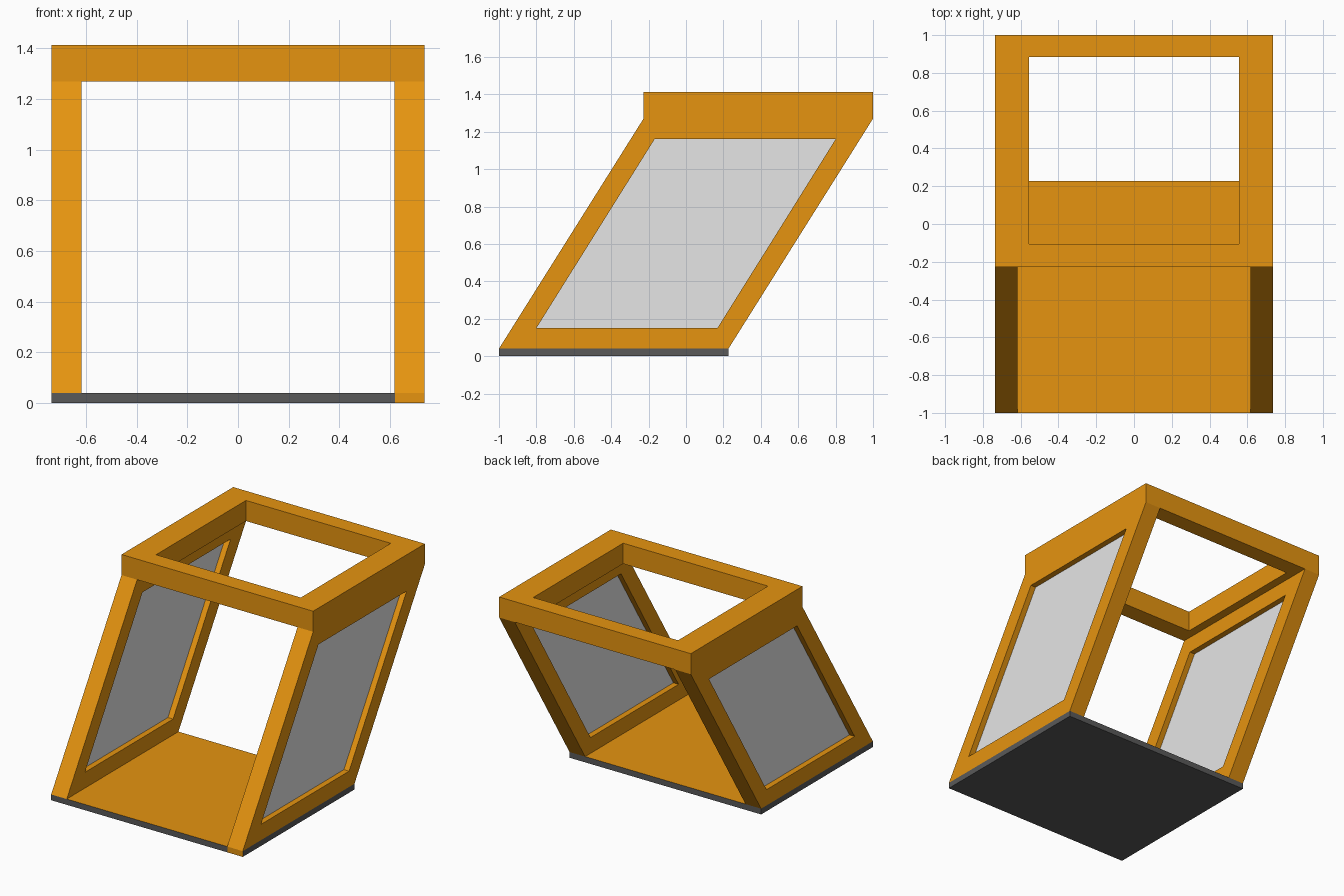
import bpy, bmesh

if "Cube" in bpy.data.objects:
    bpy.data.objects.remove(bpy.data.objects["Cube"])


def material(name, rgb):
    m = bpy.data.materials.new(name)
    m.diffuse_color = (*rgb, 1.0)
    m.use_nodes = True
    m.node_tree.nodes["Principled BSDF"].inputs["Base Color"].default_value = m.diffuse_color
    return m


ORANGE = material("orange", (0.79, 0.296, 0.005))
DARK = material("dark grey", (0.10, 0.10, 0.10))
LIGHT = material("light grey", (0.79, 0.79, 0.79))


def finish(name, bm, mats):
    bmesh.ops.recalc_face_normals(bm, faces=bm.faces)
    me = bpy.data.meshes.new(name)
    bm.to_mesh(me)
    bm.free()
    for m in mats:
        me.materials.append(m)
    ob = bpy.data.objects.new(name, me)
    bpy.context.collection.objects.link(ob)
    return ob


def slab(name, loop, a, b, place, mats):
    """Solid between depths a and b with a 2D outline."""
    bm = bmesh.new()
    lo, hi = ([bm.verts.new(place(u, v, d)) for u, v in loop] for d in (a, b))
    bm.faces.new(lo)
    bm.faces.new(hi)
    for i in range(4):
        j = (i + 1) % 4
        bm.faces.new((lo[i], lo[j], hi[j], hi[i]))
    return finish(name, bm, mats)


def frame(name, outer, inner, a, b, place, mats):
    """Four-sided ring between depths a and b."""
    bm = bmesh.new()
    rings = [[bm.verts.new(place(u, v, d)) for u, v in loop]
             for loop, d in ((outer, a), (outer, b), (inner, b), (inner, a))]
    for k in range(4):
        p, q = rings[k], rings[(k + 1) % 4]
        for i in range(4):
            j = (i + 1) % 4
            bm.faces.new((p[i], p[j], q[j], q[i]))
    return finish(name, bm, mats)


def on_side(y, z, x):
    return (x, y, z)


def on_top(x, y, z):
    return (x, y, z)


def rect(x, y0, y1):
    return [(-x, y0), (x, y0), (x, y1), (-x, y1)]


W, IN = 0.737, 0.617

# Slanted side frames with recessed panels
outer = [(-1, 0.04), (0.227, 0.04), (1, 1.27), (-0.227, 1.27)]
inner = [(-0.80, 0.15), (0.168, 0.15), (0.80, 1.16), (-0.168, 1.16)]
for side, s in (("left", -1), ("right", 1)):
    frame(side + "_side_frame", outer, inner, s * IN, s * W, on_side, [ORANGE])
    slab(side + "_panel", inner, s * (IN + 0.04), s * (W - 0.04), on_side, [LIGHT])

# Top frame around the opening
frame("top_frame", rect(W, -0.227, 1), rect(0.557, -0.105, 0.883),
      1.27, 1.413, on_top, [ORANGE])

# Base plate: orange on top and on the front right corner, dark elsewhere
base = slab("base_plate", rect(W, -1, 0.227), 0, 0.04, on_top, [DARK, ORANGE])
bm = bmesh.new()
bm.from_mesh(base.data)
bmesh.ops.bisect_plane(bm, geom=bm.verts[:] + bm.edges[:] + bm.faces[:],
                       plane_co=(0.62, 0, 0), plane_no=(1, 0, 0))
bm.normal_update()
for f in bm.faces:
    corner = f.normal.y < -0.5 and f.calc_center_median().x > 0.62
    f.material_index = int(f.normal.z > 0.5 or corner)
bm.to_mesh(base.data)
bm.free()
